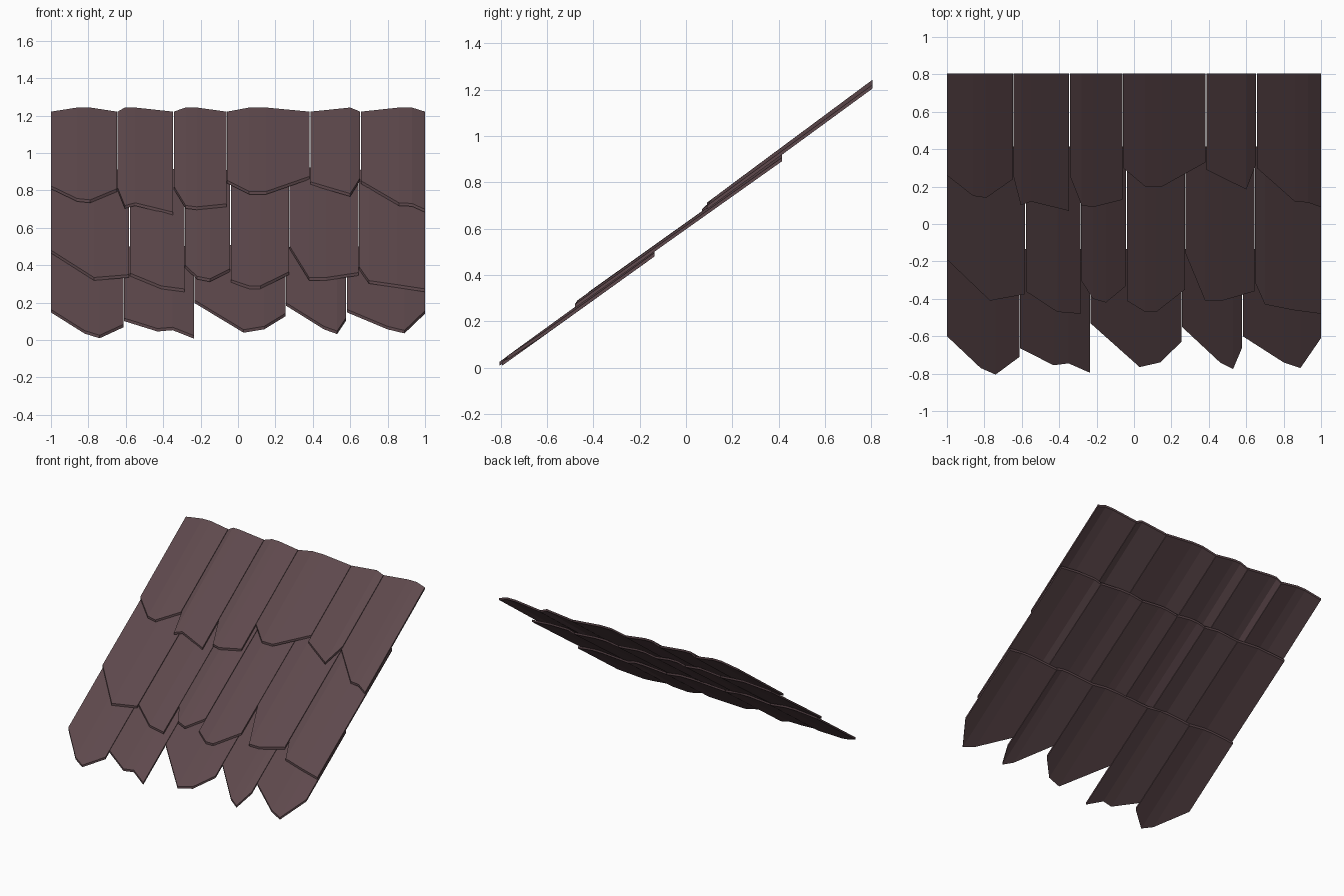
import bpy
import bmesh

default_cube = bpy.data.objects.get("Cube")
if default_cube:
    bpy.data.objects.remove(default_cube, do_unlink=True)

# One dark brown wood colour
wood = bpy.data.materials.new("dark_brown_wood")
wood.use_nodes = True
colour = (0.112, 0.066, 0.073, 1)
wood.diffuse_color = colour
wood.node_tree.nodes["Principled BSDF"].inputs["Base Color"].default_value = colour

HALF_DEPTH = 0.805
PITCH = 0.747
THICKNESS = 0.016
GAP = 0.0015


def roof_height(y):
    """Height of the sloping roof plane at depth y."""
    return 0.018 + (y + HALF_DEPTH) * PITCH


def add_shingle(name, edge, head_y, head_lift, tail_lift, fold):
    """Folded shingle running from head_y down to a ragged lower edge (x, y)."""
    bm = bmesh.new()
    tail_y = min(y for _, y in edge)
    last = len(edge) - 1
    heads, tails = [], []
    for i, (x, y) in enumerate(edge):
        side = i in (0, last)
        raised = 0 if side else fold
        if side and abs(x) < 1:
            x += GAP if i == 0 else -GAP
        t = (head_y - y) / (head_y - tail_y)
        lift = head_lift + (tail_lift - head_lift) * t
        heads.append(bm.verts.new((x, head_y, roof_height(head_y) + head_lift + raised)))
        tails.append(bm.verts.new((x, y, roof_height(y) + lift + raised * 0.6)))
    for i in range(last):
        bm.faces.new((tails[i], tails[i + 1], heads[i + 1], heads[i]))

    # Give the sheet its thickness straight down
    result = bmesh.ops.extrude_face_region(bm, geom=bm.faces[:], use_keep_orig=True)
    lower = [g for g in result["geom"] if isinstance(g, bmesh.types.BMVert)]
    bmesh.ops.translate(bm, verts=lower, vec=(0, 0, -THICKNESS))
    bmesh.ops.recalc_face_normals(bm, faces=bm.faces[:])

    mesh = bpy.data.meshes.new(name)
    bm.to_mesh(mesh)
    bm.free()
    mesh.materials.append(wood)
    shingle = bpy.data.objects.new(name, mesh)
    bpy.context.collection.objects.link(shingle)


# Lower edges of the shingles in each row, from -x to +x
top_row = [
    [(-1, .26), (-.86, .15), (-.79, .14), (-.645, .24)],
    [(-.645, .25), (-.605, .1), (-.55, .12), (-.345, .07)],
    [(-.345, .26), (-.28, .1), (-.22, .09), (-.06, .13)],
    [(-.06, .3), (.06, .2), (.15, .2), (.385, .33)],
    [(.385, .29), (.6, .185), (.655, .32)],
    [(.655, .3), (.86, .12), (.93, .115), (1, .09)],
]
middle_row = [
    [(-1, -.19), (-.77, -.41), (-.58, -.375)],
    [(-.58, -.36), (-.41, -.47), (-.285, -.48)],
    [(-.285, -.3), (-.22, -.4), (-.15, -.42), (-.04, -.33)],
    [(-.04, -.41), (.06, -.47), (.12, -.47), (.275, -.35)],
    [(.275, -.16), (.38, -.41), (.47, -.41), (.645, -.36)],
    [(.645, -.31), (.7, -.43), (.85, -.46), (1, -.48)],
]
bottom_row = [
    [(-1, -.6), (-.82, -.77), (-.74, -.805), (-.61, -.71)],
    [(-.61, -.665), (-.43, -.755), (-.35, -.745), (-.235, -.795)],
    [(-.235, -.53), (.03, -.765), (.14, -.74), (.255, -.63)],
    [(.255, -.55), (.46, -.74), (.53, -.775), (.58, -.66)],
    [(.58, -.6), (.8, -.74), (.89, -.77), (1, -.61)],
]

# Each row tucks its head under the row above
rows = [
    ("top_shingle", top_row, HALF_DEPTH, 0, .012, .022),
    ("middle_shingle", middle_row, .415, -.022, .012, .015),
    ("bottom_shingle", bottom_row, -.135, -.022, -.002, .015),
]
for name, edges, head_y, head_lift, tail_lift, fold in rows:
    for number, edge in enumerate(edges, 1):
        add_shingle(f"{name}_{number}", edge, head_y, head_lift, tail_lift, fold)
